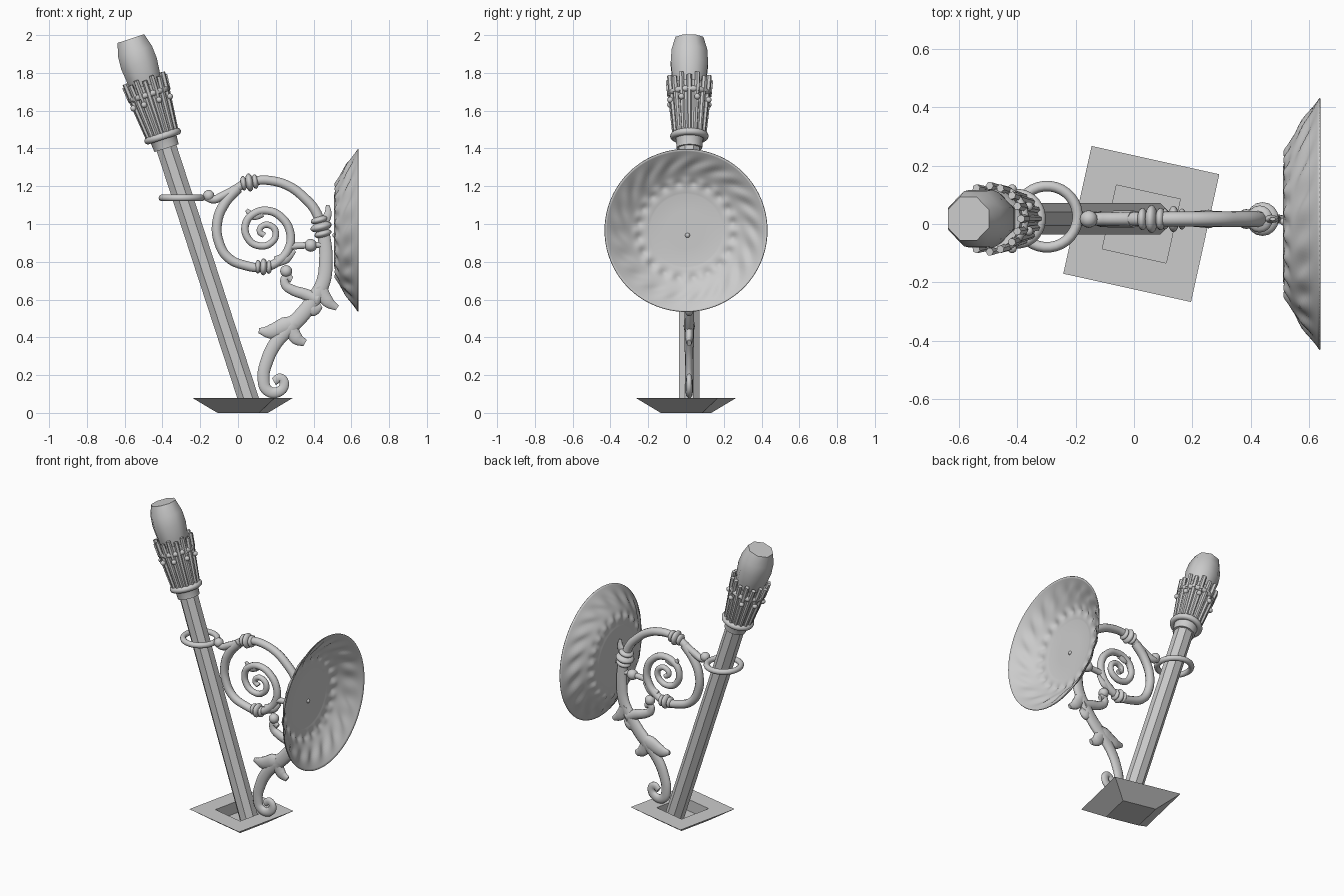
import bpy, bmesh, math
from mathutils import Matrix, Vector

if "Cube" in bpy.data.objects:
    bpy.data.objects.remove(bpy.data.objects["Cube"])

Y0 = 0.017                                     # plane of the scrollwork
TORCH = Matrix.Translation((0.053, 0.018, 0.08)) @ Matrix.Rotation(math.radians(-18.07), 4, 'Y')


def finish(ob, angle=40):
    bpy.ops.object.select_all(action='DESELECT')
    ob.select_set(True)
    bpy.context.view_layer.objects.active = ob
    if ob.type == 'CURVE':
        bpy.ops.object.convert(target='MESH')
    if angle:
        bpy.ops.object.shade_smooth_by_angle(angle=math.radians(angle))
    return ob


def mesh_object(name, bm, mat=Matrix(), angle=40):
    bmesh.ops.recalc_face_normals(bm, faces=bm.faces[:])
    me = bpy.data.meshes.new(name)
    bm.to_mesh(me)
    bm.free()
    ob = bpy.data.objects.new(name, me)
    bpy.context.collection.objects.link(ob)
    ob.matrix_world = mat
    return finish(ob, angle)


def lathe(name, profile, segs, mat, angle=40, closed=False):
    """Revolve (radius, height) points about local z."""
    bm = bmesh.new()
    rings = []
    for r, h in profile:
        rings.append([bm.verts.new((r * math.cos(a), r * math.sin(a), h))
                      for a in (2 * math.pi * (i + .5) / segs for i in range(segs))])
    pairs = list(zip(rings, rings[1:])) + ([(rings[-1], rings[0])] if closed else [])
    for a, b in pairs:
        for i in range(segs):
            j = (i + 1) % segs
            bm.faces.new((a[i], a[j], b[j], b[i]))
    if not closed:
        bm.faces.new(rings[0])
        bm.faces.new(rings[-1])
    return mesh_object(name, bm, mat, angle)


def ring(name, R, r, h, mat):
    prof = [(R + r * math.cos(k * math.pi / 5), h + r * math.sin(k * math.pi / 5)) for k in range(10)]
    return lathe(name, prof, 32, mat, 60, True)


def tubes(name, strands, mat, sides=3, kind='AUTO'):
    """Tapered tubes; each strand is a list of (x, y, z, radius)."""
    cu = bpy.data.curves.new(name, 'CURVE')
    cu.dimensions = '3D'
    cu.bevel_depth = 1
    cu.bevel_resolution = sides
    cu.resolution_u = 6
    cu.use_fill_caps = True
    for pts in strands:
        sp = cu.splines.new('BEZIER')
        sp.bezier_points.add(len(pts) - 1)
        for bp, p in zip(sp.bezier_points, pts):
            bp.co = p[:3]
            bp.radius = p[3]
            bp.handle_left_type = bp.handle_right_type = kind
    ob = bpy.data.objects.new(name, cu)
    bpy.context.collection.objects.link(ob)
    ob.matrix_world = mat
    return finish(ob)


def scroll(name, pts, r0, r1, squash=1.0):
    """Tube in the scroll plane, radius running from r0 to r1."""
    n = len(pts) - 1
    path = [(x, 0, z, r0 + (r1 - r0) * i / n) for i, (x, z) in enumerate(pts)]
    return tubes(name, [path], Matrix.Translation((0, Y0, 0)) @ Matrix.Diagonal((1, squash, 1, 1)))


def leaf(name, pts):
    """Flattened leaf from (x, z, half width) points."""
    return tubes(name, [[(x, 0, z, r) for x, z, r in pts]],
                 Matrix.Translation((0, Y0, 0)) @ Matrix.Diagonal((1, .6, 1, 1)))


def balls(name, items, mat=Matrix()):
    """Spheres from (position, radius, flattening matrix)."""
    bm = bmesh.new()
    for p, r, m in items:
        bmesh.ops.create_uvsphere(bm, u_segments=16, v_segments=10, radius=r,
                                  matrix=Matrix.Translation(p) @ m)
    return mesh_object(name, bm, mat, 60)


def collar(name, x, z, tilt, r):
    m = Matrix.Rotation(math.radians(tilt), 4, 'Y') @ Matrix.Diagonal((1, 1, .45, 1))
    ax = Matrix.Rotation(math.radians(tilt), 3, 'Y') @ Vector((0, 0, 1))
    c = Vector((x, Y0, z))
    balls(name, [(c + ax * k * r * .65, r * (1 - .2 * abs(k)), m) for k in (-1, 0, 1)])


# Base: inverted frustum with a flat rim and a square socket
bm = bmesh.new()
loops = []
for half, z in ((.112, 0), (.224, .08), (.112, .08), (.112, .003)):
    loops.append([bm.verts.new((sx * half, sy * half, z)) for sx, sy in ((-1, -1), (1, -1), (1, 1), (-1, 1))])
for a, b in zip(loops, loops[1:]):
    for i in range(4):
        bm.faces.new((a[i], a[(i + 1) % 4], b[(i + 1) % 4], b[i]))
bm.faces.new(loops[0])
bm.faces.new(loops[-1])
mesh_object("base", bm, Matrix.Translation((.025, 0, 0)) @ Matrix.Rotation(math.radians(-12.5), 4, 'Z'), 0)

# Leaning shaft and torch head
lathe("shaft", [(.059, -.05), (.059, 1.41)], 8, TORCH, 20)
lathe("torch_cup", [(.068, 1.39), (.072, 1.44), (.08, 1.46), (.098, 1.69), (.103, 1.74), (.085, 1.73)], 24, TORCH)
ring("lower_ring", .083, .019, 1.457, TORCH)
ring("upper_ring", .101, .016, 1.69, TORCH)
lathe("flame", [(.08, 1.70), (.098, 1.78), (.107, 1.86), (.102, 1.93), (.08, 2.0)], 8, TORCH, 50)
ribs, petals, studs = [], [], []
for i in range(16):
    a = 2 * math.pi * i / 16
    c, s = math.cos(a), math.sin(a)
    ribs.append([(c * .081, s * .081, 1.47, .011), (c * .101, s * .101, 1.68, .014)])
    petals.append([(c * .104, s * .104, 1.68, .015), (c * .113, s * .113, 1.765 + .015 * (i % 2), .014)])
    if i % 2:
        studs.append(((c * .11, s * .11, 1.645), .016, Matrix()))
tubes("cup_ribs", ribs, TORCH, 1, 'VECTOR')
tubes("cup_petals", petals, TORCH, 1, 'VECTOR')
balls("cup_studs", studs, TORCH)

# Ring round the shaft with its joint
ring("shaft_ring", .105, .018, 0, Matrix.Translation((-.298, .025, 1.138)))
balls("ring_joint", [((-.155, Y0, 1.15), .03, Matrix())])

# Scrolling bracket
scroll("upper_arm", [(-.17, 1.145), (-.13, 1.13), (-.08, 1.15), (-.03, 1.175), (.04, 1.215), (.10, 1.23), (.17, 1.23),
                     (.27, 1.20), (.35, 1.14), (.41, 1.07), (.44, .99)], .022, .028)
scroll("big_spiral", [(0, 1.19), (-.07, 1.11), (-.11, 1.01), (-.10, .90), (-.05, .82), (.04, .78), (.13, .77),
                      (.21, .80), (.27, .875), (.275, .96), (.23, 1.035), (.16, 1.07), (.085, 1.055), (.04, 1.0),
                      (.055, .92), (.11, .885), (.175, .90), (.20, .95), (.175, .99), (.13, .99), (.115, .96),
                      (.14, .94)], .029, .016)
scroll("spine", [(.44, 1.0), (.46, .90), (.465, .80), (.45, .69), (.40, .60), (.34, .52), (.27, .45)], .034, .045, .6)
scroll("foot_scroll", [(.30, .48), (.25, .43), (.20, .37), (.155, .28), (.135, .18), (.155, .12), (.21, .11),
                       (.245, .15), (.225, .185), (.19, .165)], .042, .022, .65)
scroll("side_curl", [(.42, .60), (.35, .63), (.29, .65), (.25, .68), (.255, .72), (.285, .705)], .035, .018, .8)
scroll("spine_link", [(.27, .88), (.32, .885), (.385, .887), (.46, .89)], .02, .016)

# Leaves
leaf("leaf_left", [(.33, .49, .03), (.25, .46, .05), (.17, .43, .04), (.11, .435, .014)])
leaf("leaf_right", [(.28, .45, .04), (.31, .395, .036), (.355, .37, .02)])
leaf("leaf_back", [(.43, .67, .04), (.475, .59, .034), (.525, .555, .016)])
leaf("leaf_mid", [(.36, .56, .03), (.40, .55, .04), (.44, .57, .016)])
leaf("leaf_top", [(.44, .99, .03), (.475, 1.05, .022), (.475, 1.10, .01)])
leaf("leaf_inner", [(.13, 1.06, .025), (.08, 1.045, .024), (.045, 1.075, .01)])
leaf("leaf_lower", [(.20, .80, .03), (.25, .82, .032), (.30, .86, .012)])

# Collars and beads
collar("collar_top", .06, 1.22, 82, .048)
collar("collar_spine", .44, .985, -15, .058)
collar("collar_bottom", .135, .773, 92, .045)
balls("beads", [((.385, Y0, .887), .034, Matrix()), ((.255, Y0, .75), .032, Matrix())])

# Embossed dish facing +x
PROFILE = [(.004, .512), (.195, .512), (.205, .516), (.25, .52), (.29, .54), (.36, .587), (.43, .637)]


def dish_x(r):
    for (r0, x0), (r1, x1) in zip(PROFILE, PROFILE[1:]):
        if r <= r1:
            return x0 + (x1 - x0) * (r - r0) / (r1 - r0)
    return PROFILE[-1][1]


def relief(r, a):
    inner = math.exp(-((r - .255) / .022) ** 2) * math.cos(20 * a)
    swirl = math.exp(-((r - .355) / .035) ** 2) * math.cos(18 * a + 45 * (r - .3))
    return .009 * inner + .010 * swirl


SEG = 160
radii = [.004, .1, .19, .2] + [.2 + .23 * k / 22 for k in range(1, 23)]
bm = bmesh.new()
rows = []
for r in radii:
    row = []
    for i in range(SEG):
        a = 2 * math.pi * i / SEG
        h = relief(r, a) if .2 < r < .429 else 0
        row.append(bm.verts.new((dish_x(r) + h * .8, r * math.cos(a), r * math.sin(a))))
    rows.append(row)
bm.faces.new(rows[0])
for p, q in zip(rows, rows[1:]):
    for i in range(SEG):
        j = (i + 1) % SEG
        bm.faces.new((p[i], p[j], q[j], q[i]))
dish = mesh_object("dish", bm, Matrix.Translation((0, 0, .966)))
sol = dish.modifiers.new("thickness", 'SOLIDIFY')
sol.thickness = .005
sol.offset = 0
balls("dish_screw", [((.513, .008, .94), .013, Matrix())])
